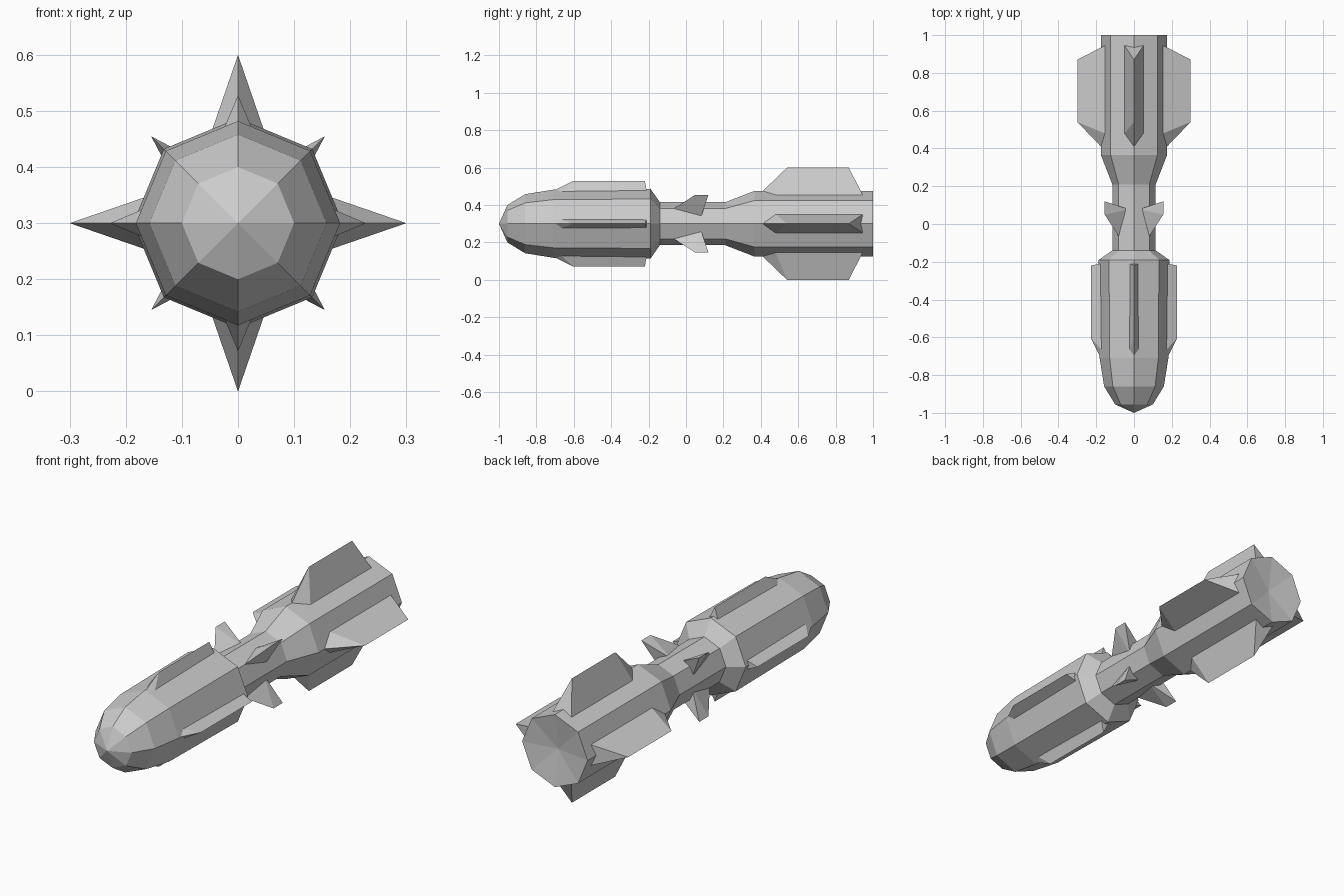
import bpy, bmesh, math
from mathutils import Matrix, Vector

if "Cube" in bpy.data.objects:
    bpy.data.objects.remove(bpy.data.objects["Cube"])

CENTRE = Vector((0, 0, 0.3))
SIDES = 8


def finish(name, bm):
    bmesh.ops.remove_doubles(bm, verts=bm.verts, dist=1e-5)
    bmesh.ops.recalc_face_normals(bm, faces=bm.faces)
    mesh = bpy.data.meshes.new(name)
    bm.to_mesh(mesh)
    bm.free()
    obj = bpy.data.objects.new(name, mesh)
    obj.location = CENTRE
    bpy.context.collection.objects.link(obj)
    return obj


def lathe_body(name, profile):
    """Eight-sided solid along y from (y, radius) points; radius 0 ends are tips."""
    bm = bmesh.new()
    rings = []
    for y, r in profile:
        ring = []
        for i in range(SIDES):
            a = 2 * math.pi * i / SIDES
            ring.append(bm.verts.new((r * math.cos(a), y, r * math.sin(a))))
        rings.append(ring)
    for (ra, rad_a), (rb, rad_b) in zip(
            zip(rings, [p[1] for p in profile]),
            zip(rings[1:], [p[1] for p in profile[1:]])):
        for i in range(SIDES):
            j = (i + 1) % SIDES
            if rad_a == 0:
                bm.faces.new((ra[0], rb[j], rb[i]))
            elif rad_b == 0:
                bm.faces.new((ra[i], ra[j], rb[0]))
            else:
                bm.faces.new((ra[i], ra[j], rb[j], rb[i]))
    # drop unused duplicates at the tips
    bmesh.ops.delete(bm, geom=[v for v in bm.verts if not v.link_faces], context='VERTS')
    return finish(name, bm)


def fin(name, angle, base_r, tip_r, half_w, front, shoulder, rear, tip_front, tip_rear):
    """Wedge fin: pointed base at base_r rising to a sharp ridge at tip_r."""
    bm = bmesh.new()
    f = bm.verts.new((0, front, base_r))
    tf = bm.verts.new((0, tip_front, tip_r))
    tr = bm.verts.new((0, tip_rear, tip_r))
    rears, shoulders = [], []
    for s in (-1, 1):
        b = bm.verts.new((s * half_w, rear, base_r))
        rears.append(b)
        if shoulder is None:
            shoulders.append(b)
            bm.faces.new((f, b, tf))
            bm.faces.new((b, tr, tf))
        else:
            m = bm.verts.new((s * half_w, shoulder, base_r))
            shoulders.append(m)
            bm.faces.new((f, m, tf))
            bm.faces.new((m, b, tr, tf))
    bm.faces.new((rears[0], rears[1], tr))
    base = [f, shoulders[0], rears[0], rears[1], shoulders[1]]
    bm.faces.new(list(dict.fromkeys(base)))
    bmesh.ops.rotate(bm, verts=bm.verts, matrix=Matrix.Rotation(angle, 3, 'Y'))
    return finish(name, bm)


# Main body: rounded nose, warhead, narrow neck, tail with a dished end
lathe_body("body", [
    (-1.0, 0), (-0.955, 0.1), (-0.86, 0.158), (-0.71, 0.182), (-0.19, 0.187),
    (-0.14, 0.115), (0.21, 0.115), (0.365, 0.175), (1.0, 0.175), (0.975, 0)])

for k in range(4):
    a = k * math.pi / 2
    # Large tail fins
    fin(f"tail_fin_{k + 1}", a, 0.12, 0.30, 0.062, 0.353, 0.466, 0.963, 0.54, 0.87)
    # Low strakes on the front section
    fin(f"front_strake_{k + 1}", a, 0.15, 0.228, 0.033, -0.76, -0.69, -0.205, -0.605, -0.22)
    # Small swept fins on the neck, between the others
    fin(f"neck_fin_{k + 1}", a + math.pi / 4, 0.08, 0.219, 0.043,
        -0.103, None, 0.077, 0.05, 0.12)
